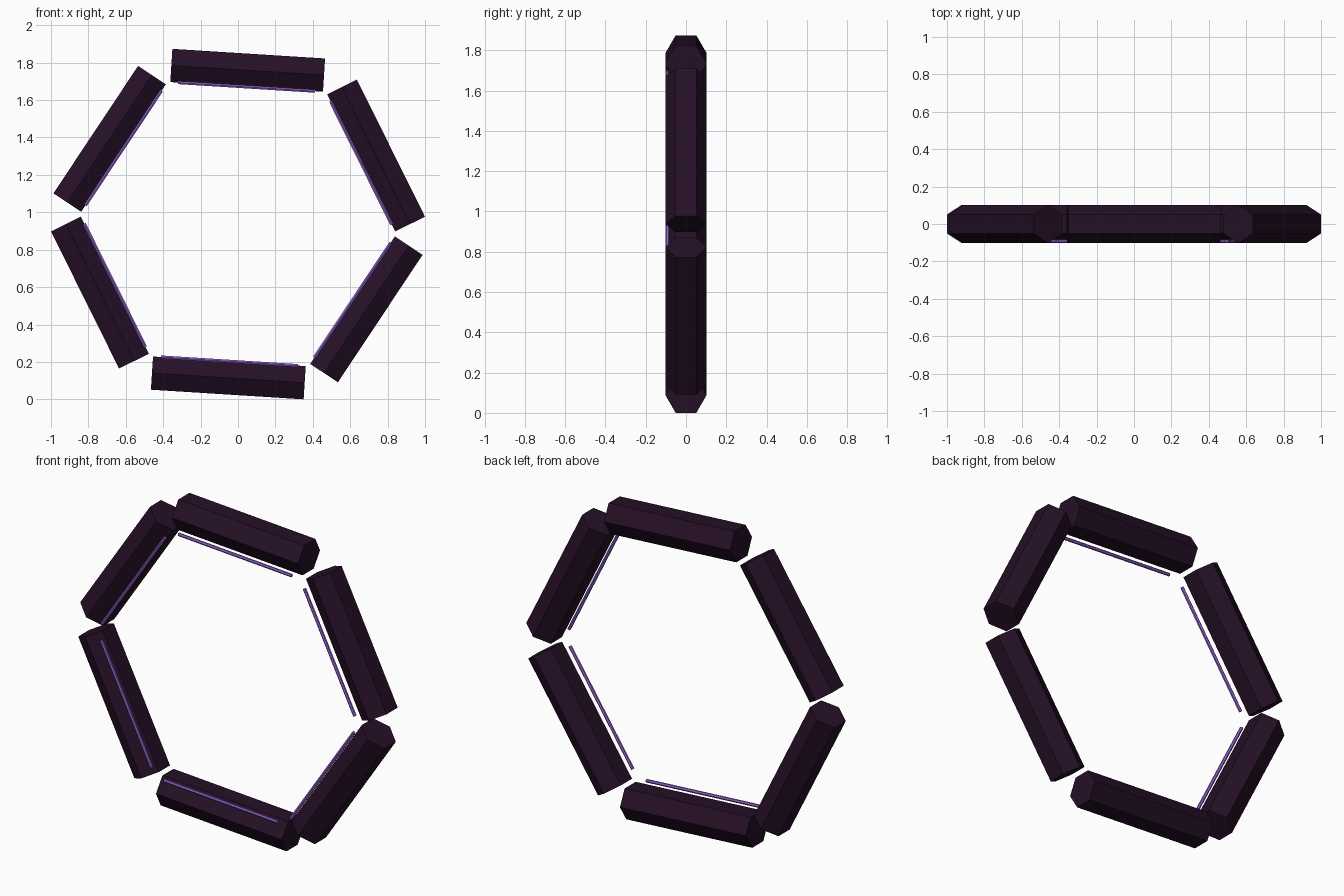
import bpy, bmesh, math
from mathutils import Matrix, Vector

if "Cube" in bpy.data.objects:
    bpy.data.objects.remove(bpy.data.objects["Cube"])

CZ = 0.937            # ring centre height
TILT = math.radians(26.4)


def material(name, rgb):
    m = bpy.data.materials.new(name)
    m.diffuse_color = (*rgb, 1.0)
    m.use_nodes = True
    m.node_tree.nodes["Principled BSDF"].inputs["Base Color"].default_value = m.diffuse_color
    return m


dark = material("dark_plum", (0.019, 0.005, 0.020))
glow = material("violet", (0.29, 0.125, 0.62))


def hex_bar(name, radius, length, ring_radius, y, angle, mat):
    """Six-sided bar laid tangent to the ring, corners pointing to front and back."""
    bm = bmesh.new()
    bmesh.ops.create_cone(bm, cap_ends=True, segments=6, radius1=radius,
                          radius2=radius, depth=length)
    # put a corner on local y, so the flat faces look along local x (radial)
    if max(abs(v.co.y) for v in bm.verts) < radius * 0.95:
        bmesh.ops.rotate(bm, verts=bm.verts, matrix=Matrix.Rotation(math.pi / 6, 3, 'Z'))
    # local x = radial, local y = depth, local z = tangent
    place = (Matrix.Translation(Vector((0, 0, CZ)))
             @ Matrix.Rotation(-angle, 4, 'Y')
             @ Matrix.Translation(Vector((ring_radius, y, 0))))
    bmesh.ops.transform(bm, matrix=place, verts=bm.verts)
    bmesh.ops.recalc_face_normals(bm, faces=bm.faces)
    me = bpy.data.meshes.new(name)
    bm.to_mesh(me)
    bm.free()
    me.materials.append(mat)
    ob = bpy.data.objects.new(name, me)
    bpy.context.collection.objects.link(ob)


for i in range(6):
    a = TILT + i * math.pi / 3
    # thick ring segment
    hex_bar(f"ring_segment_{i + 1}", 0.1027, 0.818, 0.824, 0.0, a, dark)
    # thin light strip along the inner front edge
    hex_bar(f"light_strip_{i + 1}", 0.0095, 0.735, 0.735, -0.0915, a, glow)
